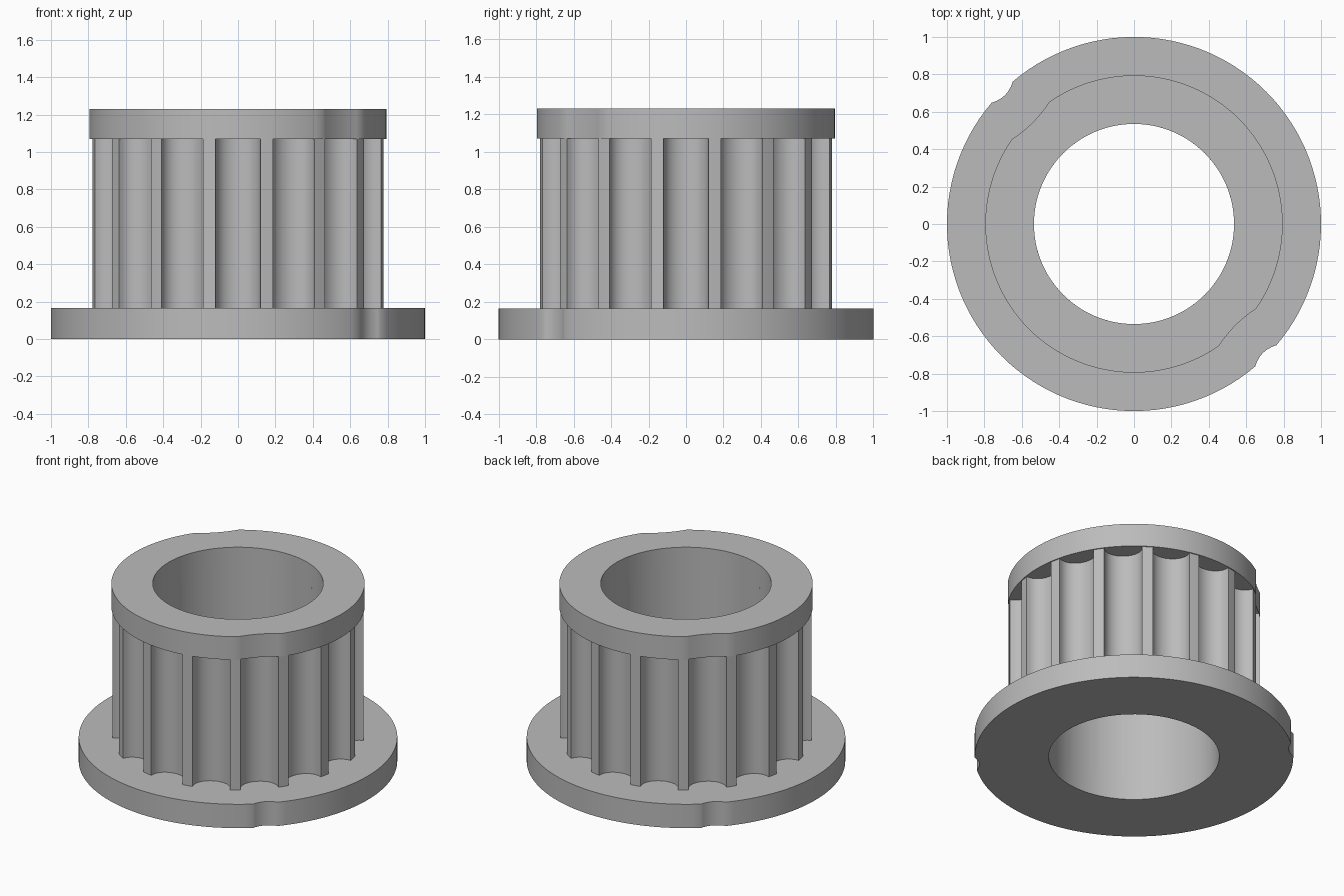
import bpy, bmesh
from math import sin, cos, pi, radians

cube = bpy.data.objects.get("Cube")
if cube:
    bpy.data.objects.remove(cube)

grey = bpy.data.materials.new("plain grey")
grey.use_nodes = True
colour = (0.5, 0.5, 0.5, 1)
grey.diffuse_color = colour
grey.node_tree.nodes["Principled BSDF"].inputs["Base Color"].default_value = colour

BORE = 0.535
TEETH = 16


def polar(r, a):
    return (r * cos(a), r * sin(a))


def notched_circle(radius, half_angle, depth):
    """Circle with two shallow dips on opposite sides."""
    pts = []
    h = radians(half_angle)
    for side in range(2):
        mid = -pi / 4 + side * pi
        for i in range(12):
            t = -1 + i / 6
            pts.append(polar(radius - depth * (1 - t * t), mid + t * h))
        for i in range(56):
            pts.append(polar(radius, mid + h + (pi - 2 * h) * i / 56))
    return pts


def toothed_circle(radius, half_width, depth):
    """Circle cut by evenly spaced rounded grooves."""
    pts = []
    edge = (radius ** 2 - half_width ** 2) ** 0.5
    for k in range(TEETH):
        a = k * 2 * pi / TEETH
        for i in range(17):
            u = pi * i / 16
            x, y = edge - depth * sin(u) ** 0.9, -half_width * cos(u)
            pts.append((x * cos(a) - y * sin(a), x * sin(a) + y * cos(a)))
        pts.append(polar(radius, a + pi / TEETH))
    return pts


def ring(name, outline, z0, z1, caps=True):
    """Extrude an outline with the round bore through it."""
    bm = bmesh.new()
    n = len(outline)
    inner = []
    for x, y in outline:
        s = BORE / (x * x + y * y) ** 0.5
        inner.append((x * s, y * s))
    loops = [[bm.verts.new((x, y, z)) for x, y in pts]
             for pts, z in ((outline, z0), (outline, z1), (inner, z1), (inner, z0))]
    for k in range(4):
        if k % 2 and not caps:
            continue
        a, b = loops[k], loops[(k + 1) % 4]
        for i in range(n):
            j = (i + 1) % n
            bm.faces.new((a[i], a[j], b[j], b[i]))
    mesh = bpy.data.meshes.new(name)
    bm.to_mesh(mesh)
    bm.free()
    mesh.materials.append(grey)
    obj = bpy.data.objects.new(name, mesh)
    bpy.context.collection.objects.link(obj)
    bpy.ops.object.select_all(action="DESELECT")
    obj.select_set(True)
    bpy.context.view_layer.objects.active = obj
    bpy.ops.object.shade_smooth_by_angle(angle=radians(35))


# Wide base flange, grooved drum and narrow top flange
ring("base_flange", notched_circle(1.0, 4.6, 0.025), 0, 0.165)
ring("toothed_drum", toothed_circle(0.788, 0.12, 0.11), 0.165, 1.07, caps=False)
ring("top_flange", notched_circle(0.795, 10.3, 0.028), 1.07, 1.23)
